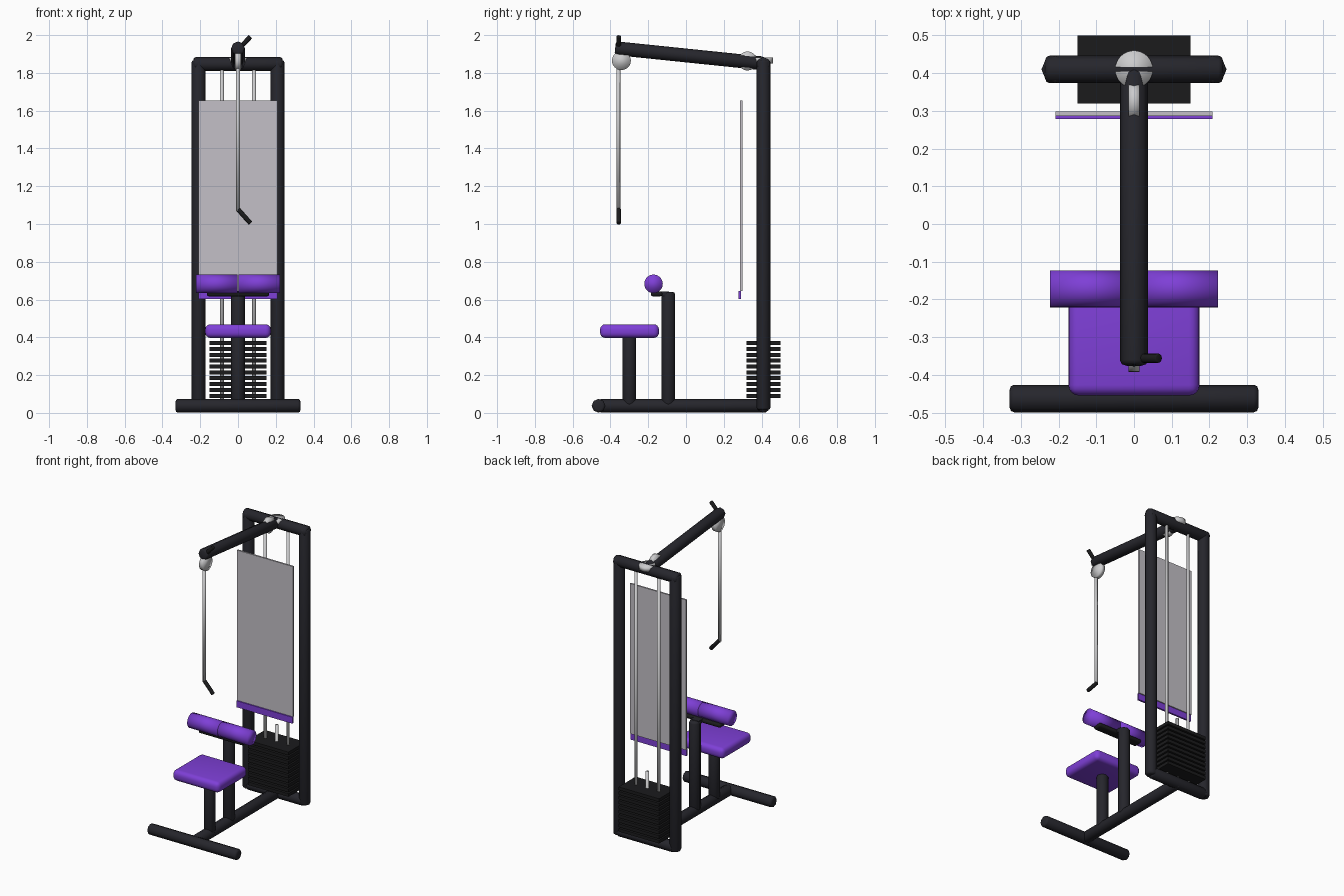
import bpy, bmesh, math
from mathutils import Vector

cube = bpy.data.objects.get("Cube")
if cube:
    bpy.data.objects.remove(cube, do_unlink=True)


def material(name, r, g, b):
    m = bpy.data.materials.new(name)
    m.use_nodes = True
    m.diffuse_color = (r, g, b, 1)
    node = next(n for n in m.node_tree.nodes if n.type == 'BSDF_PRINCIPLED')
    node.inputs["Base Color"].default_value = (r, g, b, 1)
    return m


FRAME = material("charcoal_frame", 0.019, 0.019, 0.025)
BLACK = material("black_iron", 0.011, 0.011, 0.012)
PURPLE = material("purple_vinyl", 0.21, 0.05, 0.68)
METAL = material("light_metal", 0.6, 0.6, 0.61)
PANEL = material("grey_panel", 0.55, 0.53, 0.57)


def finish(name, bm, mat):
    bmesh.ops.recalc_face_normals(bm, faces=bm.faces)
    mesh = bpy.data.meshes.new(name)
    bm.to_mesh(mesh)
    bm.free()
    mesh.materials.append(mat)
    ob = bpy.data.objects.new(name, mesh)
    bpy.context.collection.objects.link(ob)
    return ob


def rod(name, a, b, radius, mat, sides=16, bevel=0.0):
    """Cylinder from a to b with corners on the world axes and rounded ends."""
    a, b = Vector(a), Vector(b)
    axis = (b - a).normalized()
    side = axis.cross((0, 0, 1))
    side = side.normalized() if side.length > 1e-4 else Vector((1, 0, 0))
    up = side.cross(axis)
    bm = bmesh.new()
    rings = []
    for end in (a, b):
        rings.append([])
        for i in range(sides):
            t = math.tau * i / sides
            rings[-1].append(bm.verts.new(
                end + radius * (math.cos(t) * side + math.sin(t) * up)))
    for i in range(sides):
        j = (i + 1) % sides
        bm.faces.new((rings[0][i], rings[0][j], rings[1][j], rings[1][i]))
    caps = [bm.faces.new(r) for r in rings]
    if bevel:
        edges = [e for f in caps for e in f.edges]
        bmesh.ops.bevel(bm, geom=edges, offset=bevel, segments=2,
                        profile=0.5, affect='EDGES')
    ob = finish(name, bm, mat)
    ob.data.shade_smooth()
    return ob


def tube(name, a, b):
    return rod(name, a, b, 0.0365, FRAME, 8, 0.012)


def box(name, lo, hi, mat, bevel=0.0, segments=4):
    lo, hi = Vector(lo), Vector(hi)
    bm = bmesh.new()
    bmesh.ops.create_cube(bm, size=1)
    for v in bm.verts:
        v.co = [(l + h) / 2 + c * (h - l) for c, l, h in zip(v.co, lo, hi)]
    if bevel:
        bmesh.ops.bevel(bm, geom=bm.edges[:], offset=bevel, segments=segments,
                        profile=0.5, affect='EDGES')
    ob = finish(name, bm, mat)
    if bevel:
        ob.data.shade_smooth()
    return ob


# Floor frame
BACK, LOW, HIGH = 0.41, 0.0375, 1.847
tube("front_foot", (-0.33, -0.463, LOW), (0.33, -0.463, LOW))
tube("floor_beam", (0, -0.46, LOW), (0, 0.43, LOW))
tube("rear_foot", (-0.21, BACK, LOW), (0.21, BACK, LOW))

# Tower and overhead boom
for label, s in (("left", 1), ("right", -1)):
    tube(label + "_upright", (s * 0.209, BACK, 0.015), (s * 0.209, BACK, 1.868))
    rod(label + "_guide_rod", (s * 0.085, BACK, 0.05), (s * 0.085, BACK, 1.83),
        0.01, METAL)
tube("top_crossbar", (-0.236, BACK, HIGH), (0.236, BACK, HIGH))
tube("overhead_boom", (0, -0.375, 1.931), (0, BACK, 1.85))

# Weight stack
for i in range(10):
    z = 0.08 + i * 0.031
    box(f"weight_plate_{i + 1}", (-0.15, 0.32, z), (0.15, 0.5, z + 0.021), BLACK)
rod("selector_stem", (0, BACK, 0.05), (0, BACK, 0.49), 0.01, METAL)

# Pulleys
rod("front_pulley", (-0.015, -0.342, 1.865), (0.015, -0.342, 1.865), 0.05, METAL, 32)
rod("middle_pulley", (-0.015, 0.325, 1.863), (0.015, 0.325, 1.863), 0.05, METAL, 32)
rod("rear_pulley", (0, BACK, 1.85), (0, BACK, 1.881), 0.05, METAL, 32)

# Cable with a bent pull handle
rod("cable", (0, -0.358, 1.07), (0, -0.358, 1.9), 0.01, METAL)
for label, z, tip in (("lower", 1.078, 1.004), ("upper", 1.922, 1.992)):
    rod(label + "_handle", (0, -0.356, z), (0.066, -0.356, tip), 0.0125, BLACK, 12, 0.003)

# Shield panel with its trim strip
box("shield_panel", (-0.208, 0.287, 0.645), (0.208, 0.298, 1.653), PANEL)
box("shield_trim", (-0.208, 0.279, 0.602), (0.208, 0.291, 0.645), PURPLE)

# Seat
tube("seat_post", (0, -0.3, 0.04), (0, -0.3, 0.405))
box("seat_cushion", (-0.174, -0.455, 0.397), (0.174, -0.143, 0.469), PURPLE, 0.028)

# Thigh restraint
tube("restraint_post", (0, -0.094, 0.04), (0, -0.094, 0.64))
box("restraint_bracket", (-0.165, -0.186, 0.617), (0.165, -0.125, 0.643), BLACK, 0.01, 2)
box("restraint_arm", (-0.03, -0.18, 0.618), (0.03, -0.09, 0.642), FRAME)
for label, s in (("left", 1), ("right", -1)):
    rod(label + "_thigh_pad", (s * 0.002, -0.172, 0.683), (s * 0.223, -0.172, 0.683),
        0.049, PURPLE, 32)
